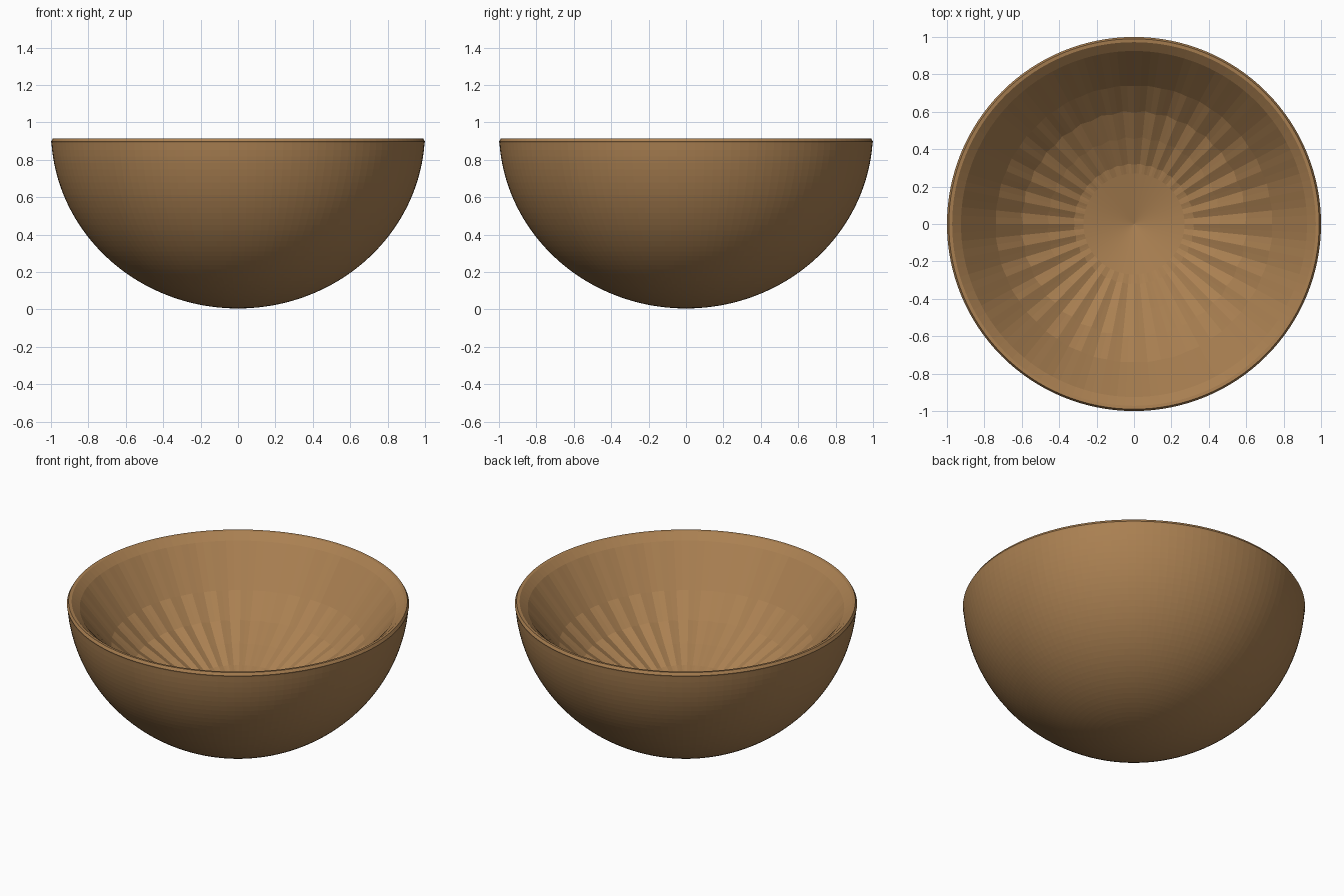
import bpy, bmesh, math

if "Cube" in bpy.data.objects:
    bpy.data.objects.remove(bpy.data.objects["Cube"])

SEG = 128      # sides around the bowl
FLUTES = 32    # shallow carved flutes inside

wood = bpy.data.materials.new("warm brown")
wood.diffuse_color = (0.40, 0.215, 0.083, 1)
wood.use_nodes = True
wood.node_tree.nodes["Principled BSDF"].inputs["Base Color"].default_value = wood.diffuse_color

# inner profile: (radius, height, flute depth), rim to centre
inner = [(0.990, 0.914, 0), (0.972, 0.912, 0), (0.925, 0.873, 0),
         (0.74, 0.64, 0.002), (0.60, 0.51, 0.005), (0.46, 0.425, 0.005),
         (0.32, 0.352, 0.003), (0.27, 0.338, 0)]

# outer profile: slightly flattened half sphere, from the bottom up to the rim
H = 0.95
outer = []
for i in range(1, 41):
    a = math.radians(86) * i / 40
    outer.append((math.sin(a), 0.005 + H - H * math.cos(a), 0))
outer.append((1.0, 0.897, 0))

bm = bmesh.new()


def ring(r, z, depth):
    verts = []
    for k in range(SEG):
        t = 2 * math.pi * k / SEG
        wave = depth * math.cos(FLUTES * t)
        rr = r - wave
        verts.append(bm.verts.new((rr * math.cos(t), rr * math.sin(t), z + wave)))
    return verts


rings = [ring(*p) for p in outer + inner]
for a, b in zip(rings, rings[1:]):
    for k in range(SEG):
        j = (k + 1) % SEG
        bm.faces.new((a[k], a[j], b[j], b[k]))

# close the underside and the inside floor
for loop, z in ((rings[0], 0.005), (rings[-1], 0.275)):
    c = bm.verts.new((0, 0, z))
    for k in range(SEG):
        bm.faces.new((loop[k], loop[(k + 1) % SEG], c))
bmesh.ops.recalc_face_normals(bm, faces=bm.faces)

mesh = bpy.data.meshes.new("bowl")
bm.to_mesh(mesh)
bm.free()
mesh.materials.append(wood)
bowl = bpy.data.objects.new("bowl", mesh)
bpy.context.collection.objects.link(bowl)
